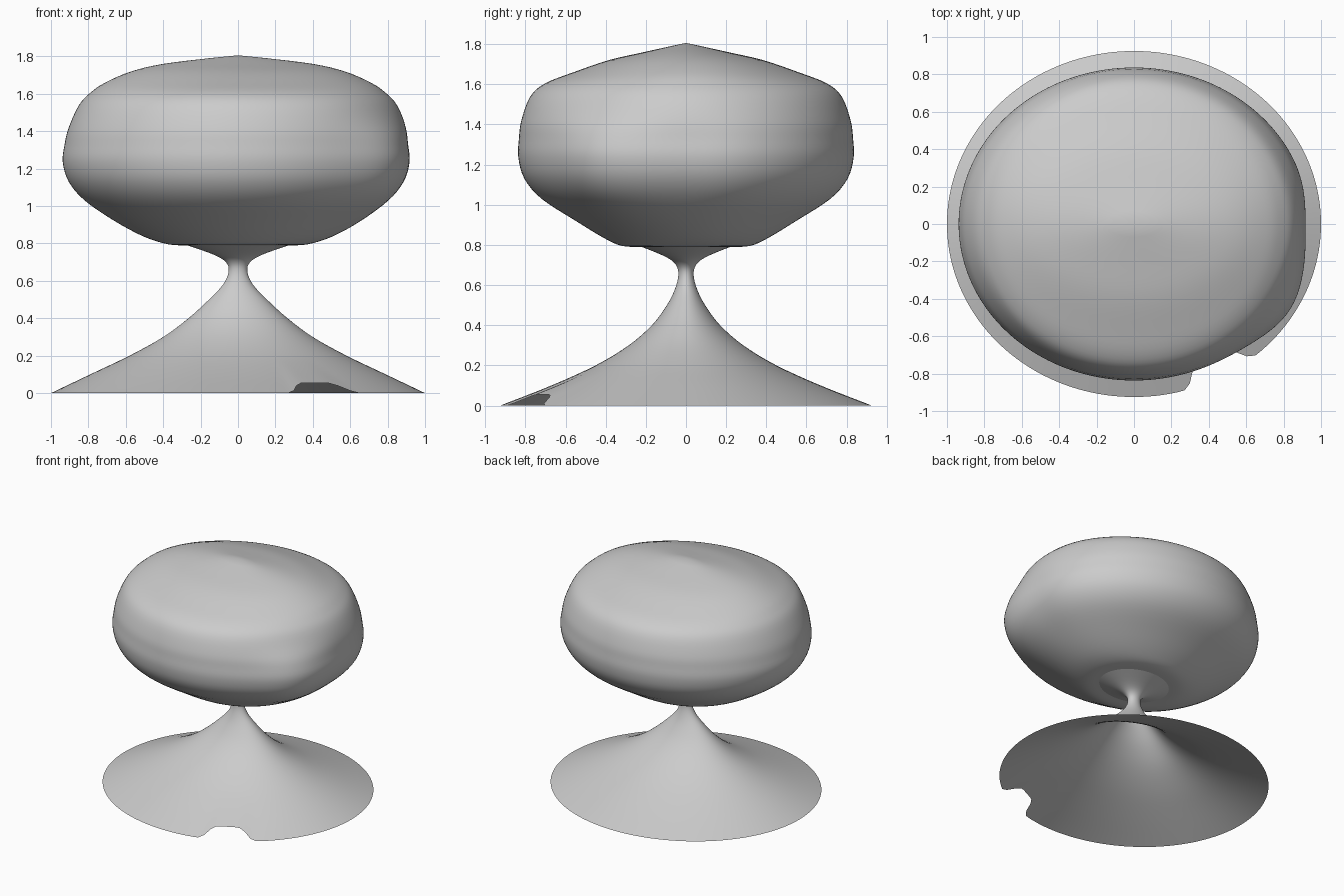
import bpy, bmesh
from math import sin, cos, pi, exp, radians

if "Cube" in bpy.data.objects:
    bpy.data.objects.remove(bpy.data.objects["Cube"])

SEGMENTS = 160


def smooth_rows(rows, steps):
    """Catmull-Rom refinement of (rx, ry, z) profile rows."""
    pts = [rows[0]] + rows + [rows[-1]]
    out = []
    for i in range(1, len(pts) - 2):
        for k in range(steps):
            t = k / steps
            out.append(tuple(
                0.5 * (2 * b + (c - a) * t + (2 * a - 5 * b + 4 * c - d) * t * t
                       + (3 * b - a - 3 * c + d) * t ** 3)
                for a, b, c, d in zip(*pts[i - 1:i + 3])))
    out.append(rows[-1])
    return out


def loft(name, rows, deform, apex=None, steps=4):
    """Stack elliptical rings, optionally closed by a single top point."""
    bm = bmesh.new()
    rings = []
    for rx, ry, z in smooth_rows(rows, steps):
        ring = []
        for i in range(SEGMENTS):
            t = 2 * pi * i / SEGMENTS
            ring.append(bm.verts.new(deform(t, rx * cos(t), ry * sin(t), z)))
        rings.append(ring)
    for low, high in zip(rings, rings[1:]):
        for i in range(SEGMENTS):
            j = (i + 1) % SEGMENTS
            bm.faces.new((low[i], low[j], high[j], high[i]))
    if apex:
        tip = bm.verts.new((0, 0, apex))
        for i in range(SEGMENTS):
            bm.faces.new((rings[-1][i], rings[-1][(i + 1) % SEGMENTS], tip))
    mesh = bpy.data.meshes.new(name)
    bm.to_mesh(mesh)
    bm.free()
    obj = bpy.data.objects.new(name, mesh)
    bpy.context.collection.objects.link(obj)
    bpy.ops.object.select_all(action='DESELECT')
    obj.select_set(True)
    bpy.context.view_layer.objects.active = obj
    bpy.ops.object.shade_smooth_by_angle(angle=radians(35))
    return obj


def angle_from(t, degrees):
    return (t - radians(degrees) + pi) % (2 * pi) - pi


# cord notch in the rim of the foot
def cord_notch(t, x, y, z):
    if z < 0.2:
        bump = 0.055 * exp(-(angle_from(t, -62) / radians(9.5)) ** 6)
        dz = bump * (1 - z / 0.2)
        s = (1 - 2.3 * (z + dz)) / (1 - 2.3 * z)
        return x * s, y * s, z + dz
    return x, y, z


# slight flat and bulge on the right flank of the shade
def flank_bulge(t, x, y, z):
    band = exp(-((z - 1.18) / 0.25) ** 4)
    s = 1 + band * (0.045 * exp(-(angle_from(t, -33) / 0.27) ** 2)
                    - 0.022 * exp(-(angle_from(t, 0) / 0.25) ** 2))
    return x * s, y * s, z


# flared hollow foot and neck: half width x, half width y, height
foot = [(1.0, 0.925, 0), (0.79, 0.67, 0.1), (0.58, 0.45, 0.2),
        (0.40, 0.285, 0.3), (0.265, 0.17, 0.4), (0.155, 0.095, 0.5),
        (0.08, 0.055, 0.58), (0.05, 0.038, 0.65), (0.065, 0.05, 0.70),
        (0.13, 0.10, 0.74), (0.27, 0.22, 0.79)]
loft("lamp_foot", foot, cord_notch)

# rounded mushroom shade
shade = [(0.27, 0.22, 0.79), (0.37, 0.32, 0.795), (0.50, 0.41, 0.835),
         (0.66, 0.55, 0.92), (0.82, 0.72, 1.03), (0.905, 0.805, 1.13),
         (0.937, 0.835, 1.235), (0.927, 0.832, 1.33), (0.905, 0.82, 1.42),
         (0.85, 0.775, 1.54), (0.79, 0.70, 1.605), (0.71, 0.56, 1.66),
         (0.57, 0.385, 1.72), (0.40, 0.21, 1.76), (0.15, 0.07, 1.791)]
loft("lamp_shade", shade, flank_bulge, apex=1.806)
